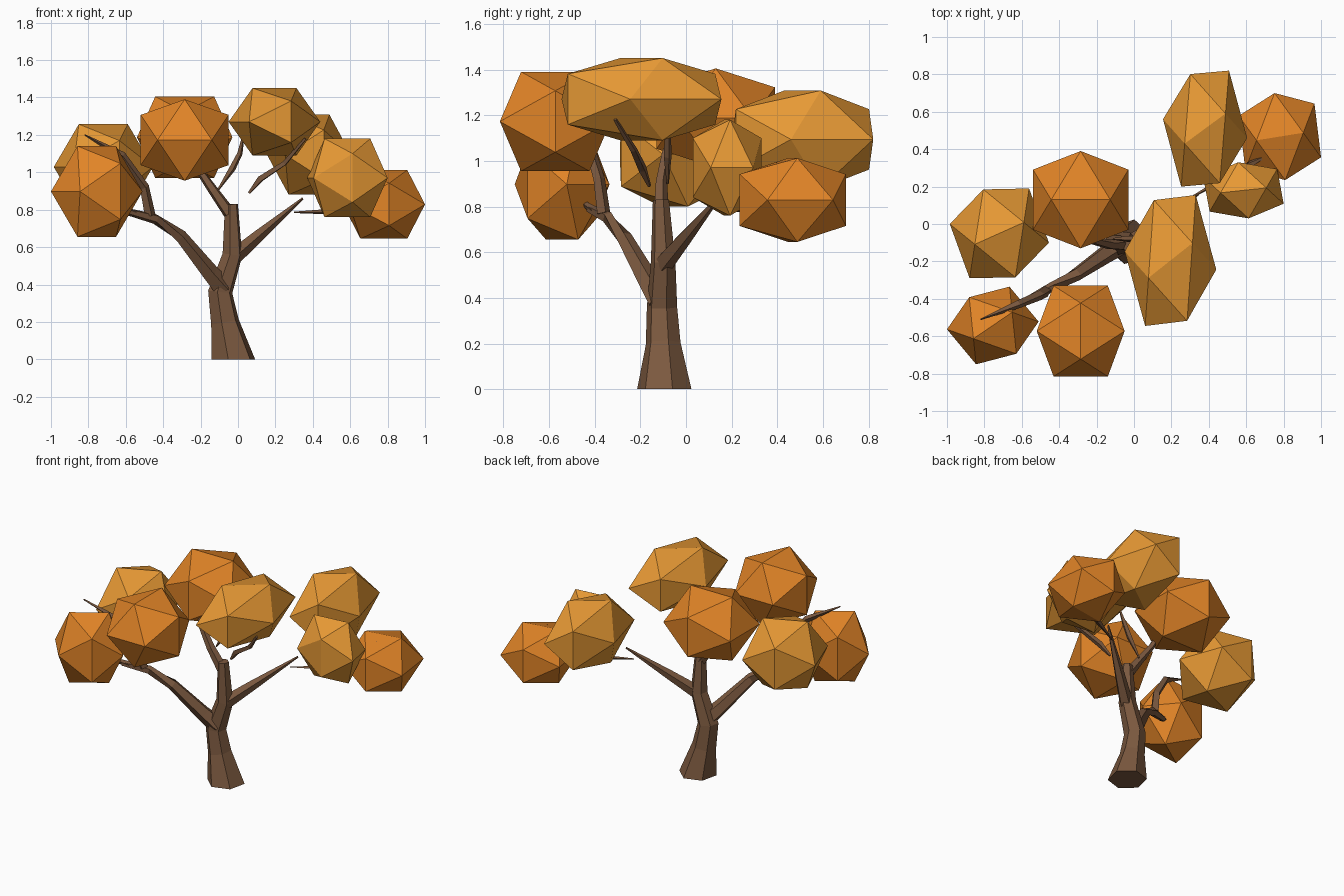
import bpy, bmesh, math
from mathutils import Vector, Matrix

if "Cube" in bpy.data.objects:
    bpy.data.objects.remove(bpy.data.objects["Cube"])


def material(name, rgb):
    m = bpy.data.materials.new(name)
    m.diffuse_color = (*rgb, 1)
    m.use_nodes = True
    m.node_tree.nodes["Principled BSDF"].inputs["Base Color"].default_value = m.diffuse_color
    return m


BARK = material("bark", (0.20, 0.10, 0.05))
ORANGE = material("orange_leaves", (0.75, 0.23, 0.02))
GOLD = material("gold_leaves", (0.80, 0.32, 0.035))


def finish(name, bm, mat):
    bmesh.ops.recalc_face_normals(bm, faces=bm.faces)
    me = bpy.data.meshes.new(name)
    bm.to_mesh(me)
    bm.free()
    me.materials.append(mat)
    ob = bpy.data.objects.new(name, me)
    bpy.context.collection.objects.link(ob)


def limb(name, path, sides):
    """Faceted tapering tube through (x, y, z, radius) points."""
    bm = bmesh.new()
    pts = [Vector(p[:3]) for p in path]
    rings = []
    for i, p in enumerate(pts):
        d = pts[min(i + 1, len(pts) - 1)] - pts[max(i - 1, 0)]
        if p.z == 0:
            d = Vector((0, 0, 1))
        d.normalize()
        u = (Vector((1, 0, 0)) - d * d.x) if abs(d.x) < 0.8 else (Vector((0, 0, 1)) - d * d.z)
        u.normalize()
        v = d.cross(u)
        rings.append([bm.verts.new(p + path[i][3] * (u * math.cos(a) + v * math.sin(a)))
                      for a in (math.tau * k / sides + 0.3 for k in range(sides))])
    for a, b in zip(rings, rings[1:]):
        for k in range(sides):
            j = (k + 1) % sides
            bm.faces.new((a[k], a[j], b[j], b[k]))
    bm.faces.new(rings[0])
    bm.faces.new(rings[-1])
    finish(name, bm, BARK)


def clump(name, mat, turn, xs, ys, zs):
    """Icosahedron with an edge on top, turned about z, fitted to its extents."""
    t = (1 + 5 ** 0.5) / 2
    rot = Matrix.Rotation(math.radians(turn), 3, 'Z')
    pts = []
    for a in (-1, 1):
        for b in (-t, t):
            pts += [rot @ Vector(c) for c in ((a, 0, b), (0, b, a), (b, a, 0))]
    for i, (lo, hi) in enumerate((xs, ys, zs)):
        m = max(p[i] for p in pts)
        for p in pts:
            p[i] = (lo + hi) / 2 + p[i] / m * (hi - lo) / 2
    bm = bmesh.new()
    bmesh.ops.convex_hull(bm, input=[bm.verts.new(p) for p in pts])
    finish(name, bm, mat)


# Trunk and main branches
limb("trunk", [(-.025, -.095, 0, .122), (-.07, -.1, .2, .078), (-.095, -.105, .36, .068),
               (-.03, -.1, .56, .055), (-.035, -.11, .83, .036)], 6)
limb("left_branch", [(-.08, -.11, .38, .06), (-.15, -.16, .46, .05), (-.31, -.27, .66, .036),
                     (-.44, -.34, .75, .028), (-.59, -.42, .79, .02)], 5)
limb("right_branch", [(-.02, -.1, .55, .045), (.12, .0, .67, .032), (.345, .16, .86, .006)], 5)
limb("top_branch", [(-.045, -.11, .78, .035), (-.13, -.11, .9, .028), (-.22, -.09, 1.03, .02),
                    (-.28, -.03, 1.2, .01)], 5)

# Twigs reaching into the leaves
limb("left_upper_twig", [(-.47, -.36, .77, .03), (-.5, -.38, .92, .026),
                         (-.62, -.43, 1.09, .022), (-.82, -.51, 1.2, .004)], 4)
limb("left_outer_twig", [(-.55, -.4, .78, .02), (-.72, -.5, .85, .006)], 4)
limb("middle_twig", [(-.11, -.08, .9, .005), (-.03, -.08, 1.02, .018), (.01, -.08, 1.1, .015),
                     (.03, -.1, 1.2, .006)], 4)
limb("front_twig", [(.06, -.16, .89, .008), (.12, -.19, .965, .02), (.25, -.23, 1.05, .016),
                    (.36, -.31, 1.18, .008)], 4)
limb("right_twig", [(.3, .14, .786, .004), (.52, .26, .79, .018), (.62, .32, .91, .018),
                    (.78, .4, .99, .004)], 4)

# Leaf clumps
clump("leaves_back_middle", ORANGE, 0, (-.54, -.03), (-.13, .39), (.97, 1.405))
clump("leaves_front_middle", ORANGE, 90, (-.52, -.05), (-.815, -.33), (.955, 1.39))
clump("leaves_left_back", GOLD, 22, (-.985, -.455), (-.29, .19), (.80, 1.257))
clump("leaves_left_front", ORANGE, 37, (-1, -.51), (-.75, -.335), (.655, 1.14))
clump("leaves_top", GOLD, 25, (-.05, .44), (-.545, .155), (1.09, 1.45))
clump("leaves_right_back", GOLD, 24, (.155, .605), (.2, .82), (.88, 1.308))
clump("leaves_right_outer", ORANGE, 8, (.56, 1), (.235, .70), (.645, 1.012))
clump("leaves_right_front", GOLD, 8, (.37, .80), (.03, .33), (.76, 1.18))
